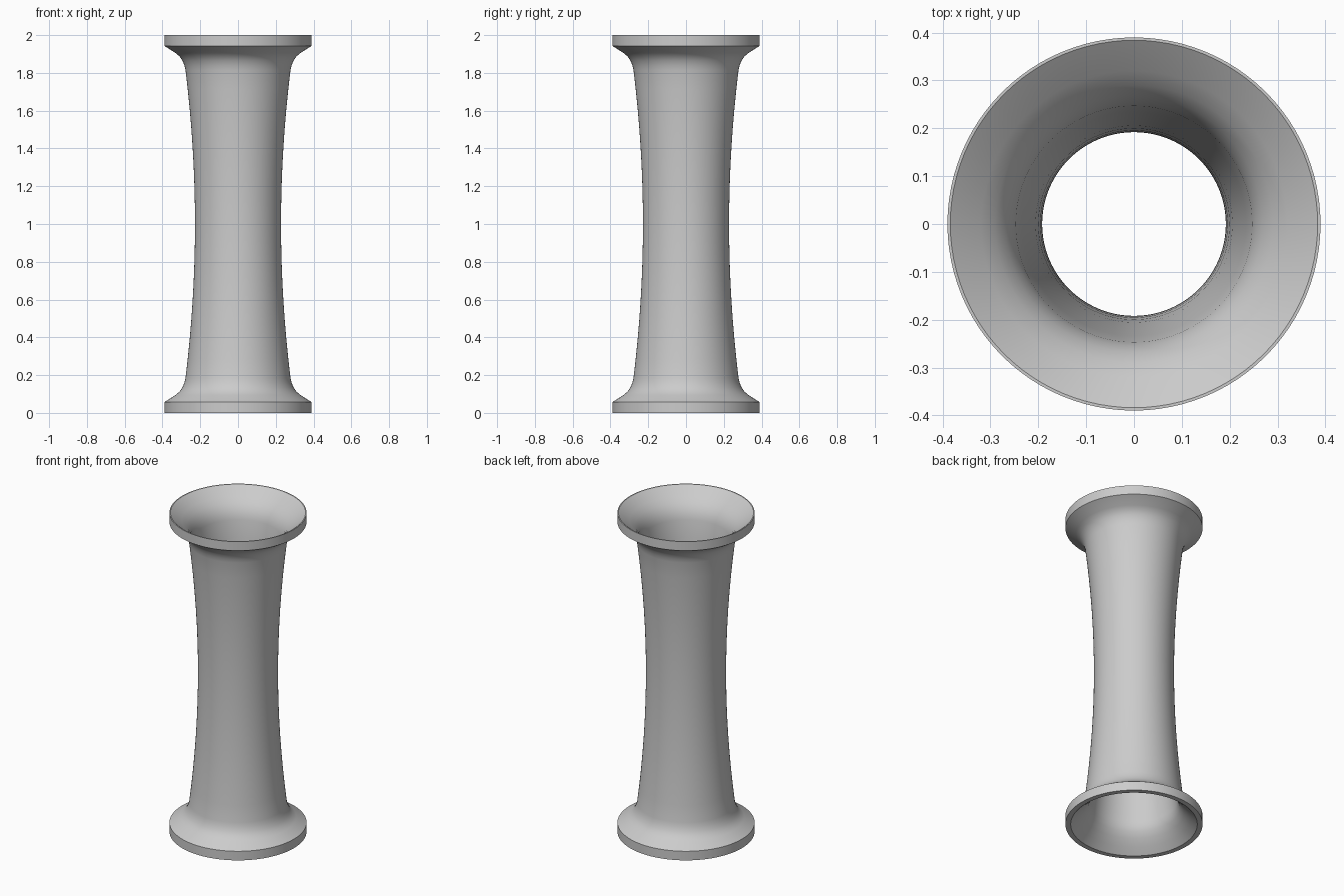
import bpy, bmesh, math

if "Cube" in bpy.data.objects:
    bpy.data.objects.remove(bpy.data.objects["Cube"])

SEGMENTS = 96
HALF = 1.0


def waist(radius, end_radius, reach, steps=16):
    """Gently curved barrel wall, from the lower end to the upper end."""
    points = []
    for i in range(steps + 1):
        t = 2 * i / steps - 1
        points.append((radius + (end_radius - radius) * t * t, HALF + t * reach))
    return points


def flip(points):
    """Mirror a run of profile points top to bottom, keeping the path order."""
    return [(r, 2 * HALF - z) for r, z in reversed(points)]


# Flanged foot with a concave fillet, repeated at the top
flange = [(0.39, 0), (0.39, 0.057), (0.33, 0.095), (0.309, 0.113),
          (0.294, 0.135), (0.284, 0.16)]
outer = flange + waist(0.228, 0.278, 0.815) + flip(flange)

# Trumpet mouths of the bore; the lower rim is a little thicker
upper_mouth = [(0.384, 2), (0.32, 1.953), (0.29, 1.926), (0.268, 1.897), (0.255, 1.868)]
lower_mouth = [(0.25, 0.135), (0.262, 0.105), (0.285, 0.073), (0.32, 0.036), (0.36, 0)]
bore = list(reversed(waist(0.192, 0.247, 0.84)))
profile = outer + upper_mouth + bore + lower_mouth

# Spin the closed profile around the vertical axis
bm = bmesh.new()
rings = []
for s in range(SEGMENTS):
    a = 2 * math.pi * s / SEGMENTS
    rings.append([bm.verts.new((r * math.cos(a), r * math.sin(a), z)) for r, z in profile])
for s in range(SEGMENTS):
    here, there = rings[s], rings[(s + 1) % SEGMENTS]
    for i in range(len(profile)):
        j = (i + 1) % len(profile)
        bm.faces.new((here[i], there[i], there[j], here[j]))
bmesh.ops.recalc_face_normals(bm, faces=bm.faces)

mesh = bpy.data.meshes.new("flared_tube")
bm.to_mesh(mesh)
bm.free()
tube = bpy.data.objects.new("flared_tube", mesh)
bpy.context.collection.objects.link(tube)

# Plain grey finish
grey = bpy.data.materials.new("plain_grey")
grey.use_nodes = True
colour = (0.6, 0.6, 0.6, 1)
grey.diffuse_color = colour
grey.node_tree.nodes["Principled BSDF"].inputs["Base Color"].default_value = colour
mesh.materials.append(grey)

# Smooth walls with crisp rim edges
bpy.ops.object.select_all(action="DESELECT")
tube.select_set(True)
bpy.context.view_layer.objects.active = tube
bpy.ops.object.shade_smooth_by_angle(angle=math.radians(30))
